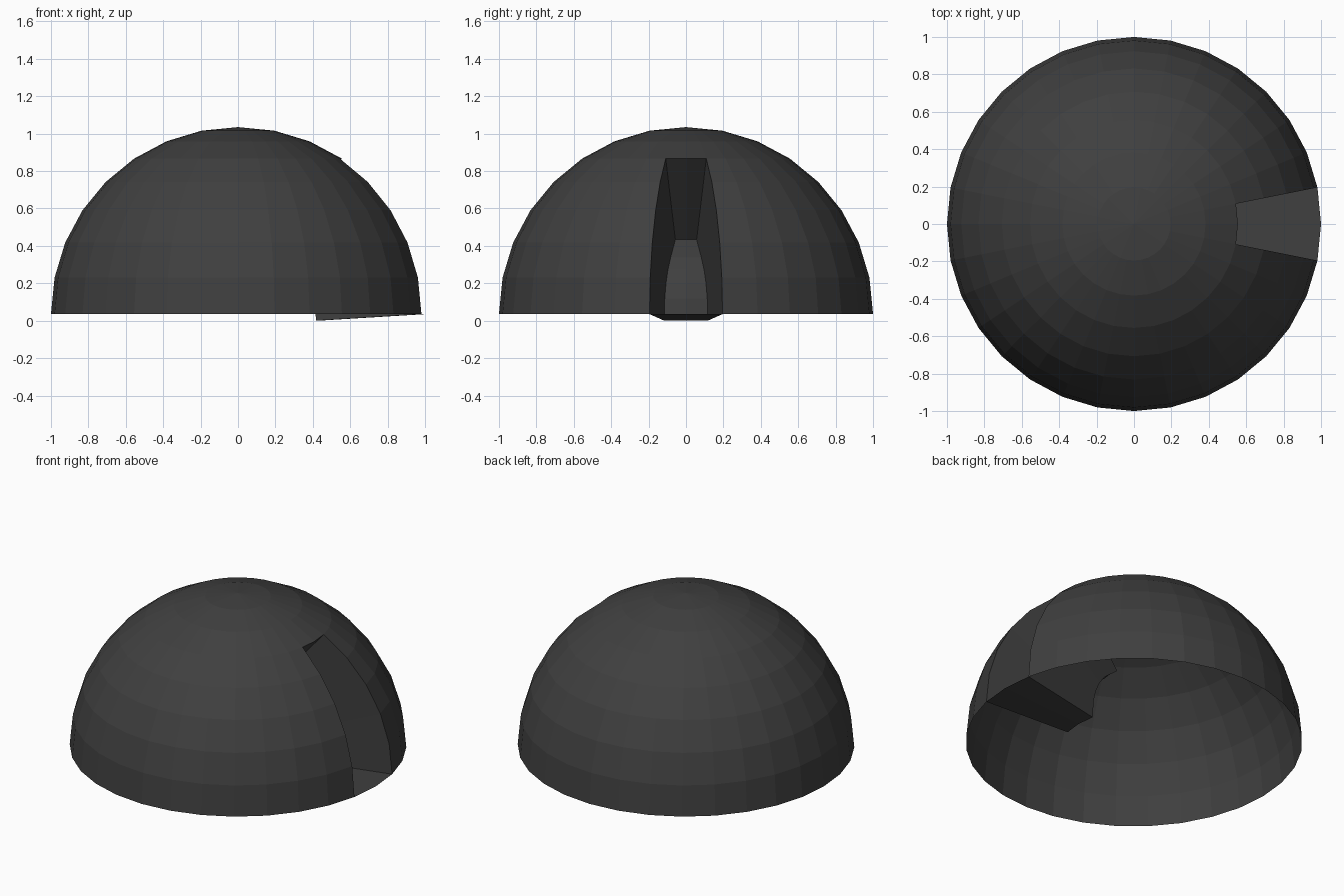
import bpy, bmesh
from math import radians, sin, cos
from mathutils import Vector

if "Cube" in bpy.data.objects:
    bpy.data.objects.remove(bpy.data.objects["Cube"])

SEG, RINGS, SLOT_ROWS = 32, 8, 5
STEP = radians(11.25)
BASE_Z = 0.035
DEPTH = 0.57


def direction(az, lat):
    return Vector((cos(lat) * cos(az), cos(lat) * sin(az), sin(lat)))


bm = bmesh.new()

# Dome shell: rings of a 32-sided half sphere plus a pole
grid = [[bm.verts.new(direction(i * STEP, r * STEP) + Vector((0, 0, BASE_Z)))
         for i in range(SEG)] for r in range(RINGS)]
pole = bm.verts.new((0, 0, 1 + BASE_Z))
for r in range(RINGS):
    for i in range(SEG):
        j = (i + 1) % SEG
        if r == RINGS - 1:
            bm.faces.new((grid[r][i], grid[r][j], pole))
        elif not (r < SLOT_ROWS and i in (SEG - 1, 0)):
            bm.faces.new((grid[r][i], grid[r][j], grid[r + 1][j], grid[r + 1][i]))

# Recessed slot: the two missing columns pushed inward along their normals
outer, inner = [], []
for r in range(SLOT_ROWS + 1):
    lat = r * STEP
    if r == 0:
        lat = radians(3.5)
    elif r == SLOT_ROWS:
        lat = radians(49.5)
    row = [grid[r][-1], grid[r][0], grid[r][1]]
    outer.append(row)
    inner.append([bm.verts.new(v.co - DEPTH * direction(radians(8 * k), lat))
                  for v, k in zip(row, (-1, 0, 1))])

# Slot back panel
for r in range(SLOT_ROWS):
    for c in range(2):
        bm.faces.new((inner[r][c], inner[r][c + 1], inner[r + 1][c + 1], inner[r + 1][c]))

# Slot walls around the opening
loop = [(0, 0), (0, 1)] + [(r, 2) for r in range(SLOT_ROWS)]
loop += [(SLOT_ROWS, 2), (SLOT_ROWS, 1)] + [(r, 0) for r in range(SLOT_ROWS, 0, -1)]
for (r, c), (s, d) in zip(loop, loop[1:] + loop[:1]):
    bm.faces.new((outer[r][c], outer[s][d], inner[s][d], inner[r][c]))

mesh = bpy.data.meshes.new("slotted_dome")
bm.normal_update()
bm.to_mesh(mesh)
bm.free()
dome = bpy.data.objects.new("slotted_dome", mesh)
bpy.context.collection.objects.link(dome)

# Dark grey finish
mat = bpy.data.materials.new("dark_grey")
mat.diffuse_color = (0.05, 0.05, 0.05, 1)
mat.use_nodes = True
mat.node_tree.nodes["Principled BSDF"].inputs["Base Color"].default_value = mat.diffuse_color
mesh.materials.append(mat)
